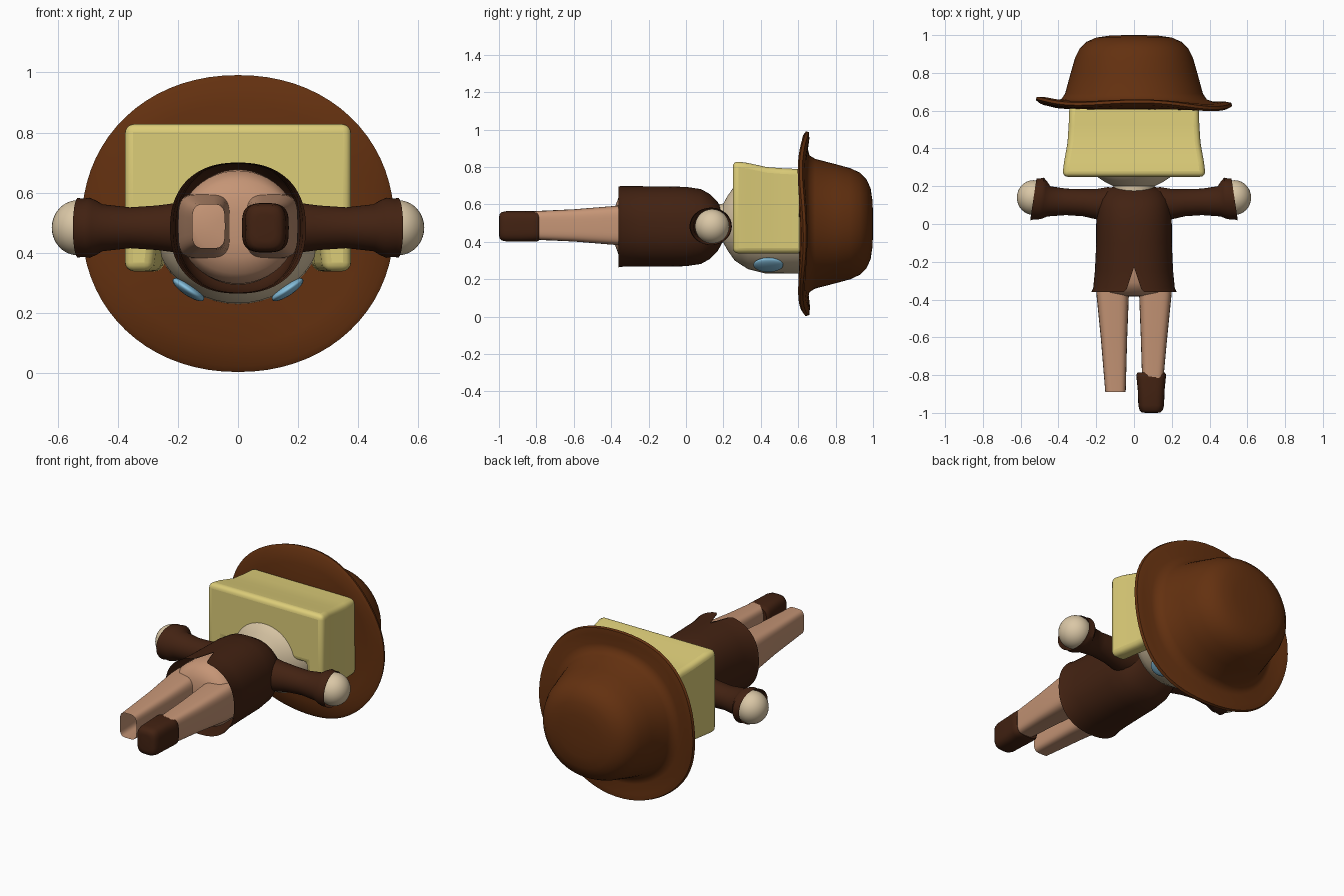
import bpy, bmesh, math
from mathutils import Matrix

if "Cube" in bpy.data.objects:
    bpy.data.objects.remove(bpy.data.objects["Cube"])


def material(name, rgb):
    m = bpy.data.materials.new(name)
    m.use_nodes = True
    m.diffuse_color = (*rgb, 1)
    bsdf = next(n for n in m.node_tree.nodes if n.type == "BSDF_PRINCIPLED")
    bsdf.inputs["Base Color"].default_value = (*rgb, 1)
    bsdf.inputs["Roughness"].default_value = 0.8
    return m


HAT = material("hat brown", (.125, .03, .005))
CLOTH = material("dark brown cloth", (.055, .016, .006))
HAIR = material("blond hair", (.72, .61, .19))
CREAM = material("cream skin", (.70, .57, .38))
TAN = material("tan skin", (.56, .30, .18))
BLUE = material("blue eye", (.24, .53, .73))


def finish(name, bm, mat, angle=50):
    bmesh.ops.recalc_face_normals(bm, faces=bm.faces)
    mesh = bpy.data.meshes.new(name)
    bm.to_mesh(mesh)
    bm.free()
    mesh.materials.append(mat)
    ob = bpy.data.objects.new(name, mesh)
    bpy.context.scene.collection.objects.link(ob)
    bpy.ops.object.select_all(action="DESELECT")
    ob.select_set(True)
    bpy.context.view_layer.objects.active = ob
    bpy.ops.object.shade_smooth_by_angle(angle=math.radians(angle))
    return ob


def loft(name, mat, stations, axis="y", power=2, sides=48, caps=(), warp=None):
    """Stations are (position, centre, centre z, radius, z radius)."""
    bm = bmesh.new()
    rings = []
    for pos, mid, mid_z, r, rz in stations:
        ring = []
        for i in range(sides):
            t = math.tau * i / sides
            c, s = math.cos(t), math.sin(t)
            u = mid + r * math.copysign(abs(c) ** (2 / power), c)
            z = mid_z + rz * math.copysign(abs(s) ** (2 / power), s)
            p = (u, pos, z) if axis == "y" else (pos, u, z)
            ring.append(bm.verts.new(warp(p, r, t) if warp else p))
        rings.append(ring)
    for a, b in zip(rings, rings[1:]):
        for i in range(sides):
            j = (i + 1) % sides
            bm.faces.new((a[i], a[j], b[j], b[i]))
    for end in caps:
        bm.faces.new(rings[end])
    return finish(name, bm, mat)


def ball(name, mat, matrix):
    bm = bmesh.new()
    bmesh.ops.create_uvsphere(bm, u_segments=32, v_segments=20, radius=1, matrix=matrix)
    return finish(name, bm, mat)


# Hat with a wavy brim
def brim_wave(p, r, t):
    w = max(0, (r - .38) / .14)
    lift = -.016 * math.cos(t) + .012 * math.cos(4 * t + .5) - .004
    return (p[0], p[1] + w * lift, p[2])


hat_profile = [(.605, .3), (.61, .42), (.622, .5), (.635, .52), (.65, .515),
               (.655, .48), (.65, .42), (.66, .385), (.69, .365), (.8, .335),
               (.88, .312), (.93, .287), (.965, .25), (.987, .2), (.997, .13), (1, .05)]
loft("hat", HAT, [(y, 0, .497, r, r * .95) for y, r in hat_profile],
     power=2.1, sides=72, caps=(0, -1), warp=brim_wave)

# Head and neck
head_profile = [(.12, .1), (.2, .11), (.22, .15), (.26, .21), (.33, .258), (.42, .282), (.62, .285)]
loft("head", CREAM, [(y, 0, .5, r, r * .95) for y, r in head_profile], caps=(0, -1))

# Block of hair with a lock down each side
bm = bmesh.new()
rings = []
for y, half, top in ((.25, .38, .832), (.33, .37, .822), (.43, .352, .8), (.52, .346, .793), (.63, .342, .788)):
    outline = [(-half, .338), (-half, top), (half, top), (half, .338),
               (half - .095, .338), (half - .115, .52), (.115 - half, .52), (.095 - half, .338)]
    rings.append([bm.verts.new((x, y, z)) for x, z in outline])
for a, b in zip(rings, rings[1:]):
    for i in range(len(a)):
        j = (i + 1) % len(a)
        bm.faces.new((a[i], a[j], b[j], b[i]))
for ring in (rings[0], rings[-1]):
    bm.faces.new(ring)
hair = finish("hair", bm, HAIR, 60)
bevel = hair.modifiers.new("round edges", "BEVEL")
bevel.width = .03
bevel.segments = 4
bevel.limit_method = "ANGLE"
bevel.angle_limit = math.radians(40)


# Coat, split at the back of its hem
def hem_slit(p, r, t):
    x, y, z = p
    return (x, max(y, -.23 - 3 * abs(x)) if z > .5 else y, z)


coat = [(-.36, .226, .218), (-.34, .216, .215), (-.25, .207, .214), (-.1, .2, .214),
        (0, .2, .212), (.08, .195, .2), (.13, .182, .172), (.17, .155, .13), (.195, .115, .085), (.2, .08, .06)]
loft("coat", CLOTH, [(y, 0, .482, r, rz) for y, r, rz in coat],
     power=2.3, sides=96, caps=(-1,), warp=hem_slit)

# Hips
hips = [(-.385, .07, .05), (-.38, .14, .1), (-.36, .185, .155), (-.31, .198, .188), (-.2, .19, .192), (0, .17, .18)]
loft("hips", TAN, [(y, 0, .485, r, rz) for y, r, rz in hips], caps=(0, -1))

for side, label in ((1, "left"), (-1, "right")):
    # Sleeve with flared, slanted cuff
    def slant(p, r, t):
        w = min(1, max(0, (abs(p[0]) - .4) / .08))
        return (p[0] - side * w * .15 * (p[1] - .13), p[1], p[2])

    sleeve = [(.04, .105, .085, .09), (.14, .105, .09, .09), (.2, .105, .08, .083),
              (.27, .113, .072, .074), (.36, .117, .07, .068), (.45, .12, .08, .078),
              (.475, .128, .1, .092), (.495, .134, .111, .1), (.515, .133, .108, .097), (.533, .13, .111, .099)]
    loft(label + "_sleeve", CLOTH, [(side * x, y, .483, r, rz) for x, y, r, rz in sleeve],
         axis="x", warp=slant)

    # Hand
    ball(label + "_hand", CREAM,
         Matrix.Translation((side * .532, .14, .483)) @ Matrix.Diagonal((.088, .092, .092, 1)))

    # Eye
    ball(label + "_eye", BLUE,
         Matrix.Translation((side * .165, .44, .277)) @ Matrix.Rotation(side * math.radians(146), 4, "Y")
         @ Matrix.Diagonal((.062, .08, .02, 1)))

    # Leg, open at the ankle
    end = -.89 if side < 0 else -.86
    leg = [(-.3, .112, .088, .108), (-.37, .113, .086, .105), (-.6, .106, .07, .086), (end, .098, .054, .073)]
    loft(label + "_leg", TAN, [(y, side * x, .488, r, rz) for y, x, r, rz in leg], power=4)

# Single boot
boot = [(-1, .03, .045), (-.997, .05, .065), (-.985, .062, .076), (-.96, .068, .081),
        (-.88, .071, .082), (-.82, .077, .081), (-.795, .078, .08), (-.785, .07, .076), (-.785, .04, .05)]
loft("left_boot", CLOTH, [(y, .091, .483, r, rz) for y, r, rz in boot], power=3.5, caps=(0, -1))
